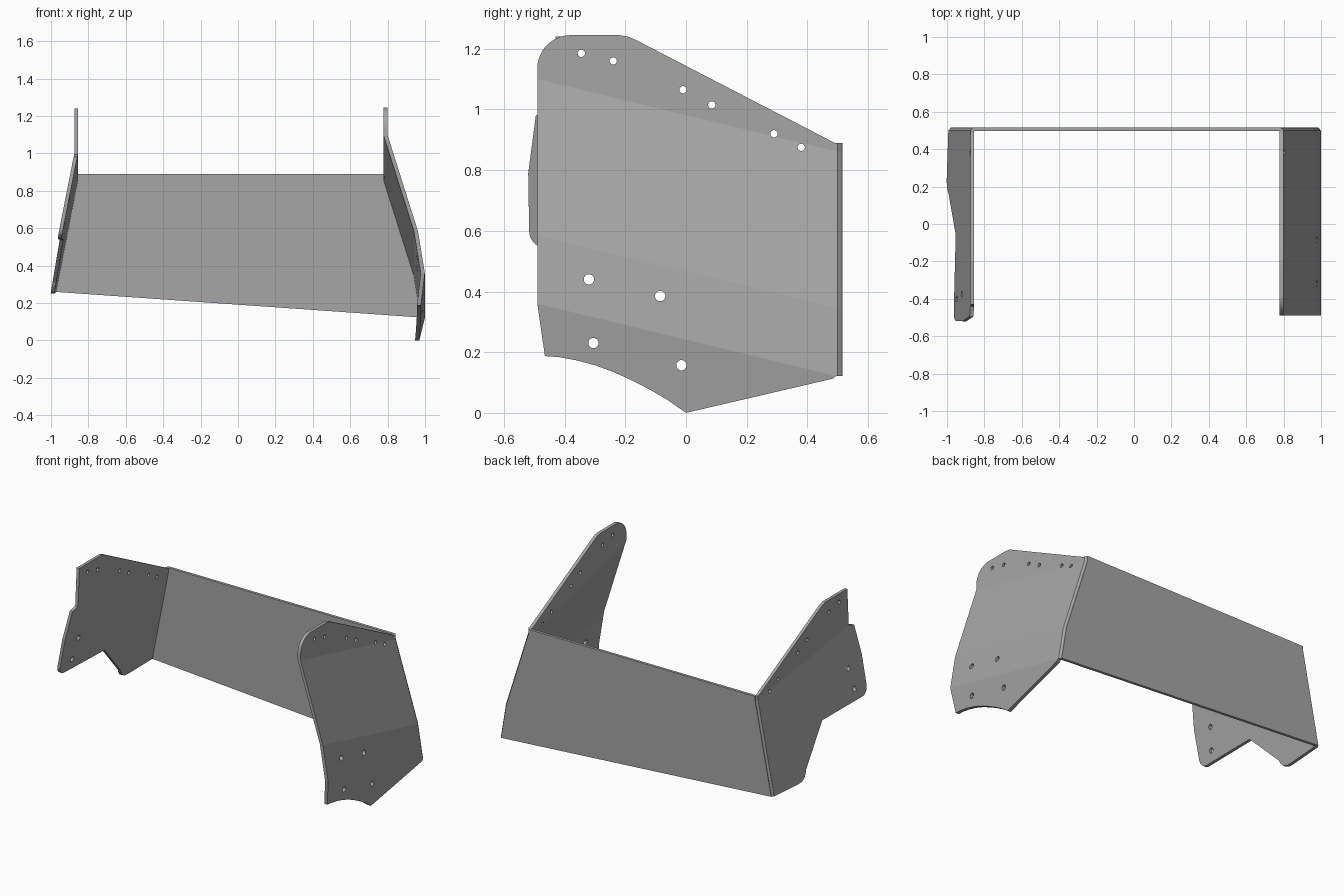
import bpy, bmesh, math
from mathutils import Vector

if "Cube" in bpy.data.objects:
    bpy.data.objects.remove(bpy.data.objects["Cube"])

steel = bpy.data.materials.new("steel_grey")
steel.diffuse_color = (0.38, 0.38, 0.38, 1)
steel.use_nodes = True
steel.node_tree.nodes["Principled BSDF"].inputs["Base Color"].default_value = steel.diffuse_color


def arc(cx, cy, r, a0, a1, n):
    """Points of a circular arc, angles in degrees."""
    angles = [math.radians(a0 + (a1 - a0) * i / n) for i in range(n + 1)]
    return [(cx + r * math.cos(a), cy + r * math.sin(a)) for a in angles]


def sheet(name, outline, holes, half, cuts, place):
    """Flat sheet with round holes, creased along the cut lines, then placed."""
    curve = bpy.data.curves.new(name + "_profile", 'CURVE')
    curve.dimensions = '2D'
    curve.fill_mode = 'BOTH'
    curve.extrude = half
    loops = [outline] + [arc(u, v, r, 0, 360, 24)[:-1] for u, v, r in holes]
    for pts in loops:
        spline = curve.splines.new('POLY')
        spline.points.add(len(pts) - 1)
        for p, (u, v) in zip(spline.points, pts):
            p.co = (u, v, 0, 1)
        spline.use_cyclic_u = True
    temp = bpy.data.objects.new(name + "_profile", curve)
    bpy.context.scene.collection.objects.link(temp)
    bpy.context.view_layer.update()
    mesh = bpy.data.meshes.new_from_object(
        temp.evaluated_get(bpy.context.evaluated_depsgraph_get()))
    bpy.data.objects.remove(temp)

    bm = bmesh.new()
    bm.from_mesh(mesh)
    bmesh.ops.remove_doubles(bm, verts=bm.verts[:], dist=1e-5)
    for point, normal in cuts:
        bmesh.ops.bisect_plane(bm, geom=bm.verts[:] + bm.edges[:] + bm.faces[:],
                               plane_co=Vector((*point, 0)),
                               plane_no=Vector((*normal, 0)).normalized())
    for v in bm.verts:
        v.co = place(*v.co)
    bmesh.ops.recalc_face_normals(bm, faces=bm.faces[:])
    bm.to_mesh(mesh)
    bm.free()
    mesh.materials.clear()
    mesh.materials.append(steel)
    for p in mesh.polygons:
        p.use_smooth = False
        p.material_index = 0
    mesh.name = name
    obj = bpy.data.objects.new(name, mesh)
    bpy.context.scene.collection.objects.link(obj)


# Right side: three slanted bends
R_SLOPE = 0.242
R_BENDS = [(1.5, 0.788), (1.1, 0.788), (0.585, 0.951), (0.36, 0.988), (0.0, 0.943)]


def right_x(y, z):
    t = z + R_SLOPE * (y + 0.49)
    for (t1, x1), (t0, x0) in zip(R_BENDS, R_BENDS[1:]):
        if t >= t0:
            break
    return x0 + (x1 - x0) * (t - t0) / (t1 - t0)


# Left side: one slanted bend
def left_x(y, z):
    return -0.865 - 0.195 * max(0, 0.86 + 0.14 * (0.515 - y) - z)


def corner(y):
    """Rounds the outer edge where a side meets the back."""
    return max(0, y - 0.5) * 0.8


top_holes = [(-0.345, 1.185, .012), (-0.24, 1.16, .012), (-0.01, 1.065, .012),
             (0.085, 1.015, .012), (0.29, 0.92, .012), (0.38, 0.875, .012)]
back_fold = ((0.5, 0), (1, 0))

# Right side plate
right_outline = (arc(-0.38, 1.135, 0.11, 180, 90, 10)
                 + [(-0.22, 1.245), (-0.19, 1.24), (-0.165, 1.229),
                    (0.49, 0.89), (0.515, 0.89), (0.515, 0.122), (0.495, 0.122),
                    (0.485, 0.113), (0.0, 0.0), (-0.06, 0.042), (-0.12, 0.077),
                    (-0.18, 0.108), (-0.24, 0.135), (-0.3, 0.157),
                    (-0.36, 0.173), (-0.42, 0.184), (-0.465, 0.187), (-0.49, 0.36)])
sheet("right_side_plate", right_outline,
      top_holes + [(-0.32, 0.44, .017), (-0.085, 0.385, .017),
                   (-0.305, 0.23, .017), (-0.015, 0.157, .017)],
      0.011,
      [((-0.49, t), (R_SLOPE, 1)) for t, x in R_BENDS[1:4]] + [back_fold],
      lambda u, v, w: (right_x(u, v) + w - (corner(u) if w > 0 else 0), u, v))

# Left side plate with a front tab and a rear lobe
left_outline = ([(-0.43, 1.24), (-0.2, 1.24), (-0.165, 1.229), (0.49, 0.89),
                 (0.515, 0.89), (0.515, 0.26), (0.26, 0.25), (0.225, 0.252),
                 (0.195, 0.265), (0.175, 0.29), (0.165, 0.31), (-0.057, 0.538)]
                + arc(-0.46, 0.6, 0.057, 270, 180, 8)
                + [(-0.52, 0.79), (-0.495, 0.98), (-0.445, 0.995)])
sheet("left_side_plate", left_outline,
      top_holes + [(-0.375, 0.75, .016), (-0.4, 0.612, .016)],
      0.01, [((0.515, 0.86), (0.14, 1)), back_fold],
      lambda u, v, w: (left_x(u, v) + w + (corner(u) if w < 0 else 0), u, v))

# Back plate joining the two sides
back_outline = ([(left_x(0.51, z), z) for z in (0.89, 0.86, 0.26)]
                + [(right_x(0.51, z), z) for z in (0.122, 0.345, 0.858, 0.89)])
sheet("back_plate", back_outline, [], 0.009, [],
      lambda u, v, w: (u, 0.507 - w, v))
